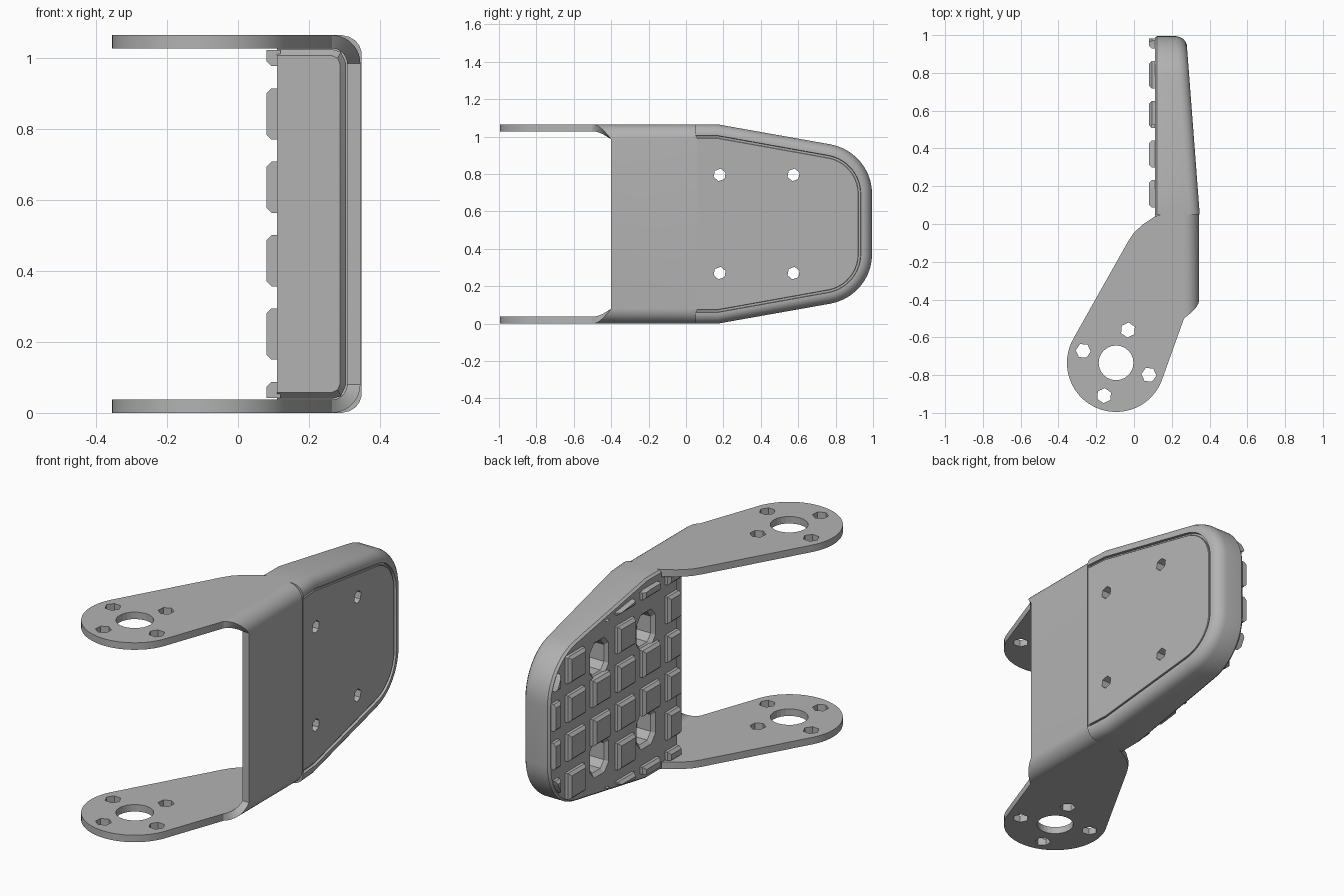
import bpy, bmesh
from math import sin, cos, radians
from mathutils import Vector

if "Cube" in bpy.data.objects:
    bpy.data.objects.remove(bpy.data.objects["Cube"])

grey = bpy.data.materials.new("plain grey")
grey.use_nodes = True
COLOUR = (0.45, 0.45, 0.45, 1)
grey.diffuse_color = COLOUR
grey.node_tree.nodes["Principled BSDF"].inputs["Base Color"].default_value = COLOUR

HEIGHT = 1.065
MID = HEIGHT / 2


def add_loft(bm, loops):
    """Skin a stack of equal-length loops and cap both ends."""
    rings = [[bm.verts.new(p) for p in loop] for loop in loops]
    n = len(rings[0])
    for a, b in zip(rings, rings[1:]):
        for i in range(n):
            j = (i + 1) % n
            bm.faces.new((a[i], a[j], b[j], b[i]))
    bm.faces.new(rings[0])
    bm.faces.new(rings[-1])


def make(name, stacks, smooth=True):
    bm = bmesh.new()
    for loops in stacks:
        add_loft(bm, loops)
    bmesh.ops.recalc_face_normals(bm, faces=bm.faces)
    mesh = bpy.data.meshes.new(name)
    bm.to_mesh(mesh)
    bm.free()
    mesh.materials.append(grey)
    ob = bpy.data.objects.new(name, mesh)
    bpy.context.collection.objects.link(ob)
    if smooth:
        select(ob)
        bpy.ops.object.shade_smooth_by_angle(angle=radians(28))
    return ob


def select(ob):
    bpy.ops.object.select_all(action='DESELECT')
    ob.select_set(True)
    bpy.context.view_layer.objects.active = ob


def combine(ob, cutter, operation='DIFFERENCE'):
    mod = ob.modifiers.new("cut", 'BOOLEAN')
    mod.object = cutter
    mod.operation = operation
    mod.solver = 'EXACT'
    select(ob)
    bpy.ops.object.modifier_apply(modifier=mod.name)


def drop(*cutters):
    for c in cutters:
        bpy.data.objects.remove(c)


def ring(cx, cy, r, n, turn=0):
    return [(cx + r * cos(radians(turn + 360 * i / n)),
             cy + r * sin(radians(turn + 360 * i / n))) for i in range(n)]


def toe_outline(y0, y1, h, r):
    """Tapered outline with a round end, as (y, z)."""
    half = [(y0, h), (y1, h)]
    half += [(0.725 + r * cos(radians(a)), 0.16 + r * sin(radians(a))) for a in range(80, -1, -8)]
    half = [(y, MID + z) for y, z in half]
    return half + [(y, HEIGHT - z) for y, z in reversed(half)]


def slope(y):
    return 0.348 - 0.076 * (y - 0.05)


def sloped_loop(depth, inset):
    return [(slope(y) - depth, y, z)
            for y, z in toe_outline(0.05, 0.17, MID - inset, 0.27 - inset)]


def flat_loop(x, points):
    return [(x, y, z) for y, z in points]


# Side arms: rounded lugs with a bore and four screw holes
EAR = (-0.095, -0.735)
arm = [(EAR[0] + 0.26 * cos(radians(a)), EAR[1] + 0.26 * sin(radians(a)))
       for a in range(150, 342, 6)]
arm += [(0.265, -0.5), (0.265, 0.06), (0.17, 0.06), (0.11, 0.04),
        (0.05, 0.0), (0.0, -0.045), (-0.03, -0.09)]
holes = [ring(*EAR, 0.092, 24)]
for a in (70, 160, 250, 340):
    cx = EAR[0] + 0.185 * cos(radians(a))
    cy = EAR[1] + 0.185 * sin(radians(a))
    holes.append(ring(cx, cy, 0.04, 6, a + 15))
bores = make("arm_bores", [[[(x, y, z) for x, y in h] for z in (-0.2, 1.3)] for h in holes], False)
bores.hide_render = True
for name, low in (("lower_arm", 0.0), ("upper_arm", HEIGHT - 0.0375)):
    ob = make(name, [[[(x, y, z) for x, y in arm] for z in (low, low + 0.0375)]])
    combine(ob, bores)
drop(bores)

# Folded back plate joining the arms
bend = []
for t in range(0, 91, 10):
    s, c = sin(radians(t)), cos(radians(t))
    start = -0.5 + 0.1 * t / 90
    outer = (0.265 + 0.08 * s, 0.08 - 0.08 * c)
    inner = (0.265 + 0.0425 * s, 0.08 - 0.0425 * c)
    bend.append([(p[0], y, p[1]) for p, y in
                 ((outer, start), (inner, start), (inner, 0.06), (outer, 0.06))])
upper = [[(x, y, HEIGHT - z) for x, y, z in loop] for loop in reversed(bend)]
make("folded_plate", [bend + upper])

# Pad body with a rounded rim and a shallow seat for the plate
sole = 0.11
full = toe_outline(0.05, 0.17, MID, 0.27)
pad = make("pad_body", [[
    flat_loop(sole, toe_outline(0.05, 0.17, MID - 0.01, 0.26)),
    flat_loop(sole + 0.012, full),
    sloped_loop(0.055, 0), sloped_loop(0.034, 0.005), sloped_loop(0.016, 0.016),
    sloped_loop(0.005, 0.031), sloped_loop(0, 0.047),
    sloped_loop(0, 0.06), sloped_loop(0.014, 0.062)]])

# Front end of the pad, tucked between the arms
def front_section(y, d):
    pts = [(sole, 0.04 + d), (0.265, 0.04 + d), (0.29 - d / 2, 0.047 + d),
           (0.305 - d, 0.08)]
    pts += [(x, HEIGHT - z) for x, z in reversed(pts)]
    return [(x, y, z) for x, z in pts]

make("pad_front", [[front_section(-0.08, 0.018), front_section(-0.06, 0), front_section(0.05, 0)]])

# Tapered cover plate in the seat
cover = make("cover_plate", [[sloped_loop(0.03, 0.073), sloped_loop(0.006, 0.073),
                              sloped_loop(0.004, 0.075)]])

# Screw holes and their recesses in the sole
spots = [(y, MID + s * 0.2625) for y in (0.18, 0.575) for s in (-1, 1)]

def recess(cy, cz, k):
    corner = [(0.065, 0.045), (0.035, 0.08)]
    pts = corner + [(-a, b) for a, b in reversed(corner)]
    pts += [(-a, -b) for a, b in pts]
    return [(cy + a * k, cz + b * k) for a, b in pts]

screws = make("screw_holes", [[flat_loop(x, ring(*s, 0.034, 6, 20)) for x in (0.15, 0.45)]
                              for s in spots], False)
pockets = make("pockets", [[flat_loop(x, recess(*s, k)) for x, k in
                            ((0.05, 1.25), (0.108, 1.25), (0.128, 1), (0.21, 1))]
                           for s in spots], False)
screws.hide_render = pockets.hide_render = True
combine(pad, pockets)
combine(pad, screws)
combine(cover, screws)
drop(screws, pockets)

# Tread blocks, trimmed to the sole outline
def square(cy, cz, r):
    return [(cy - r, cz - r), (cy + r, cz - r), (cy + r, cz + r), (cy - r, cz + r)]

blocks = []
for col in range(6):
    for row in range(6):
        if col in (1, 3) and row in (1, 4):
            continue
        c = (-0.05 + 0.21 * col, MID + 0.207 * (row - 2.5))
        blocks.append([flat_loop(x, square(*c, r)) for x, r in
                       ((0.12, 0.072), (0.094, 0.072), (0.08, 0.058))])
tread = make("tread_blocks", blocks, False)
trim = make("tread_trim", [[flat_loop(x, toe_outline(-0.075, 0.19, 0.49, 0.258))
                            for x in (0.0, 0.3)]], False)
trim.hide_render = True
combine(tread, trim, 'INTERSECT')
drop(trim)
